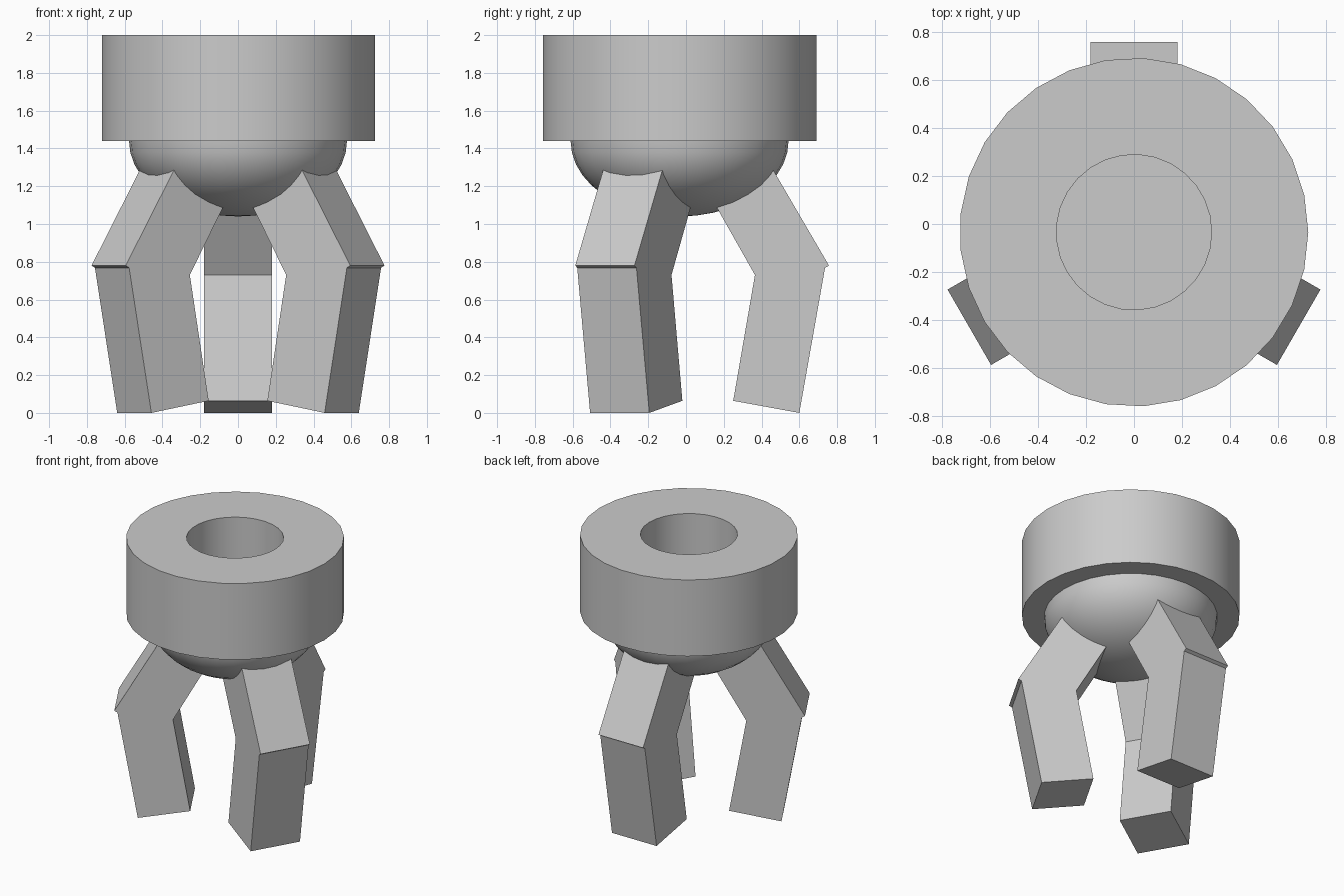
import bpy, bmesh, math
from mathutils import Matrix, Vector

if "Cube" in bpy.data.objects:
    bpy.data.objects.remove(bpy.data.objects["Cube"])

CY = -0.034  # y position of the central axis

grey = bpy.data.materials.new("light grey")
grey.diffuse_color = (0.6, 0.6, 0.6, 1)
grey.use_nodes = True
grey.node_tree.nodes["Principled BSDF"].inputs["Base Color"].default_value = grey.diffuse_color


def finish(bm, name, smooth):
    bmesh.ops.remove_doubles(bm, verts=bm.verts, dist=1e-5)
    bmesh.ops.recalc_face_normals(bm, faces=bm.faces)
    me = bpy.data.meshes.new(name)
    bm.to_mesh(me)
    bm.free()
    me.materials.append(grey)
    if smooth:
        for p in me.polygons:
            p.use_smooth = True
        me.set_sharp_from_angle(angle=math.radians(35))
    ob = bpy.data.objects.new(name, me)
    bpy.context.collection.objects.link(ob)
    return ob


def lathe(name, profile, sides):
    """Spin a closed (radius, z) profile around the central axis."""
    bm = bmesh.new()
    rows = []
    for i in range(sides):
        a = 2 * math.pi * i / sides
        rows.append([bm.verts.new((r * math.cos(a), CY + r * math.sin(a), z))
                     for r, z in profile])
    n = len(profile)
    for i in range(sides):
        a, b = rows[i], rows[(i + 1) % sides]
        for j in range(n):
            k = (j + 1) % n
            if profile[j][0] == 0 and profile[k][0] == 0:
                continue
            if profile[j][0] == 0:
                bm.faces.new((a[j], b[k], a[k]))
            elif profile[k][0] == 0:
                bm.faces.new((a[j], b[j], a[k]))
            else:
                bm.faces.new((a[j], b[j], b[k], a[k]))
    return finish(bm, name, True)


# Thick collar with a round bore
lathe("collar_ring", [(0.725, 1.44), (0.725, 2.0), (0.323, 2.0), (0.323, 1.44)], 29)

# Flattened half dome under the collar, its flat top is the bore floor
arc = [(0.577 * math.cos(t), 1.44 - 0.40 * math.sin(t))
       for t in (math.pi / 2 * i / 10 for i in range(10))]
lathe("dome", [(0, 1.44)] + arc + [(0, 1.04)], 32)

# Three bent fingers: side profile (radius, z) extruded across its width
finger = [(0.634, 0.0), (0.284, 0.064), (0.399, 0.73), (0.204, 1.075),
          (0.11, 1.24), (0.425, 1.41), (0.499, 1.28), (0.791, 0.78), (0.77, 0.768)]
HALF = 0.181
for i, name in enumerate(("back_finger", "left_finger", "right_finger")):
    bm = bmesh.new()
    face = bm.faces.new([bm.verts.new((r, -HALF, z)) for r, z in finger])
    out = bmesh.ops.extrude_face_region(bm, geom=[face])
    moved = [g for g in out["geom"] if isinstance(g, bmesh.types.BMVert)]
    bmesh.ops.translate(bm, verts=moved, vec=Vector((0, 2 * HALF, 0)))
    turn = Matrix.Rotation(math.radians(90 + 120 * i), 4, 'Z')
    bm.transform(Matrix.Translation((0, CY, 0)) @ turn)
    finish(bm, name, False)
